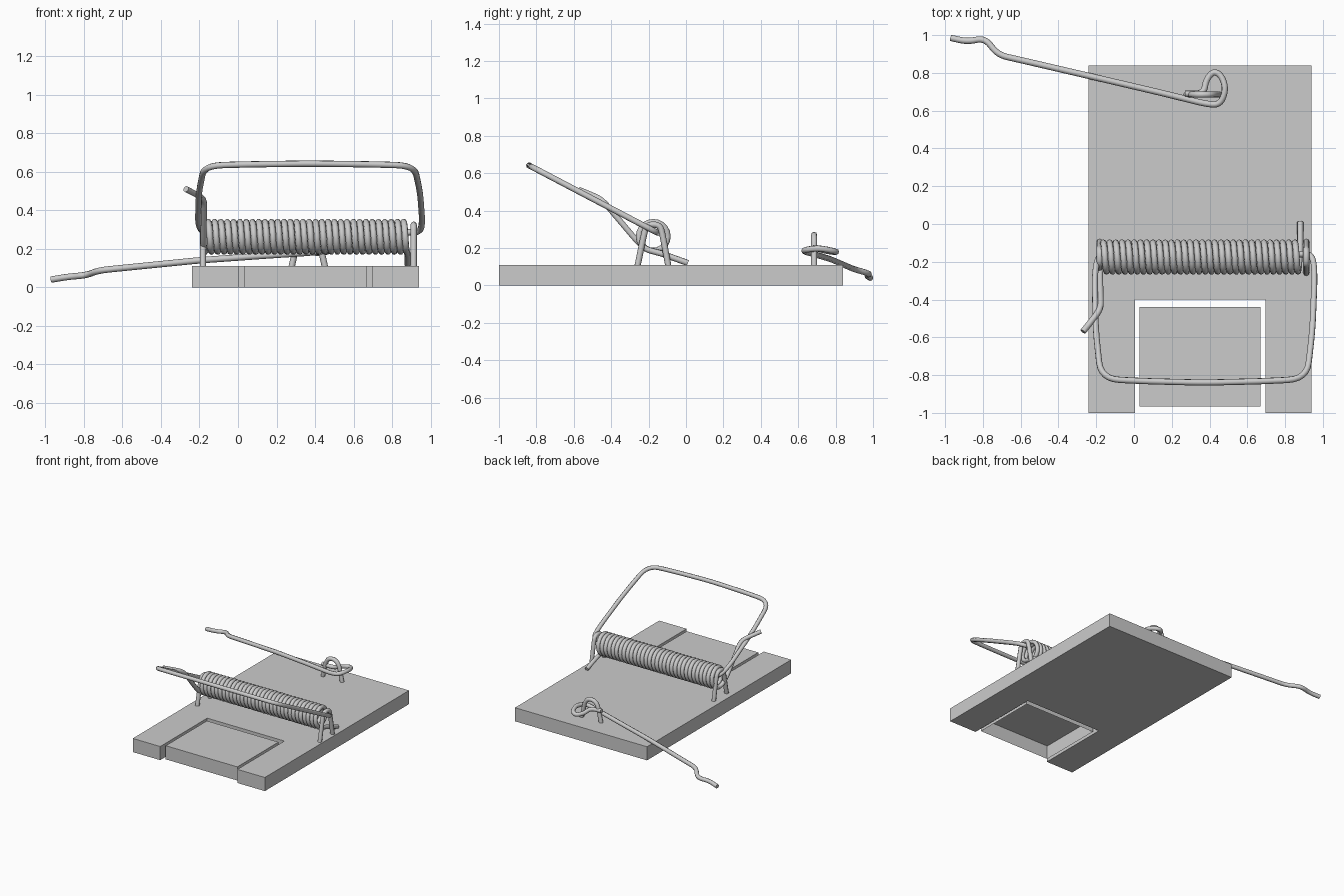
import bpy, bmesh
from math import sin, cos, pi, radians
from mathutils import Vector

if "Cube" in bpy.data.objects:
    bpy.data.objects.remove(bpy.data.objects["Cube"])

WIRE = 0.0165


def fillet(points, r, steps=6):
    """Round every interior corner of a polyline."""
    pts = [Vector(p) for p in points]
    out = [pts[0]]
    for a, b, c in zip(pts, pts[1:], pts[2:]):
        p = b + (a - b).normalized() * min(r, (a - b).length * 0.48)
        q = b + (c - b).normalized() * min(r, (c - b).length * 0.48)
        for i in range(steps + 1):
            t = i / steps
            out.append(p * (1 - t) ** 2 + b * 2 * t * (1 - t) + q * t * t)
    return out + [pts[-1]]


def wire(name, pts, radius=WIRE):
    """Round wire swept along a path, as a mesh."""
    cu = bpy.data.curves.new(name, 'CURVE')
    cu.dimensions = '3D'
    cu.bevel_depth = radius
    cu.bevel_resolution = 2
    cu.use_fill_caps = True
    sp = cu.splines.new('POLY')
    sp.points.add(len(pts) - 1)
    for p, co in zip(sp.points, pts):
        p.co = (*co, 1)
    sp.use_smooth = True
    ob = bpy.data.objects.new(name, cu)
    bpy.context.collection.objects.link(ob)
    bpy.ops.object.select_all(action='DESELECT')
    ob.select_set(True)
    bpy.context.view_layer.objects.active = ob
    bpy.ops.object.convert(target='MESH')
    bpy.ops.object.shade_smooth_by_angle(angle=radians(50))


def slab(name, outline, z0, z1, bottom=True):
    """Extrude a flat outline upwards, optionally leaving the underside open."""
    bm = bmesh.new()
    face = bm.faces.new([bm.verts.new((x, y, z0)) for x, y in outline])
    res = bmesh.ops.extrude_face_region(bm, geom=[face], use_keep_orig=True)
    verts = [v for v in res['geom'] if isinstance(v, bmesh.types.BMVert)]
    bmesh.ops.translate(bm, verts=verts, vec=(0, 0, z1 - z0))
    bmesh.ops.recalc_face_normals(bm, faces=bm.faces)
    if not bottom:
        low = [f for f in bm.faces if all(abs(v.co.z - z0) < 1e-5 for v in f.verts)]
        bmesh.ops.delete(bm, geom=low, context='FACES_ONLY')
    me = bpy.data.meshes.new(name)
    bm.to_mesh(me)
    bm.free()
    bpy.context.collection.objects.link(bpy.data.objects.new(name, me))


# Wooden base with a notch in the front edge
slab("base", [(-0.24, -1), (0.005, -1), (0.005, -0.4), (0.695, -0.4),
              (0.695, -1), (0.94, -1), (0.94, 0.84), (-0.24, 0.84)], 0, 0.11)

# Bait pedal: shell open underneath
slab("pedal", [(0.03, -0.965), (0.67, -0.965), (0.67, -0.44), (0.03, -0.44)],
     0, 0.11, bottom=False)

# Coil spring with an arm at each end
CY, CZ, R, TURNS, SEG = -0.175, 0.262, 0.077, 32, 20
X0, X1 = -0.172, 0.875
coil = []
for i in range(TURNS * SEG + 1):
    a = -pi / 2 - 0.3 + 2 * pi * i / SEG
    coil.append((X0 + (X1 - X0) * i / (TURNS * SEG), CY + R * cos(a), CZ + R * sin(a)))
left_arm = fillet([(-0.27, -0.57, 0.51), (-0.175, -0.45, 0.46),
                   (-0.18, -0.26, 0.235), (-0.175, -0.21, 0.195)], 0.05)
wire("coil_spring", left_arm + coil + [(0.88, -0.13, 0.17), (0.88, 0.01, 0.12)])

# Striker bar, a bent loop hooked through the coil
def bar(x, y):
    return (x, y, 0.28 + 0.525 * (-0.15 - y))


wire("striker_bar", fillet([
    bar(0.87, -0.16), bar(0.945, -0.16), bar(0.957, -0.26), bar(0.945, -0.56),
    bar(0.915, -0.82), bar(0.70, -0.832), bar(0.37, -0.84), bar(0.05, -0.832),
    bar(-0.175, -0.82), bar(-0.203, -0.56), bar(-0.208, -0.24), bar(-0.18, -0.15),
    bar(-0.10, -0.15)], 0.1))

# Staples holding the coil at both ends
for name, x in (("left_staple", -0.182), ("right_staple", 0.912)):
    wire(name, fillet([(x, -0.262, 0.09), (x, -0.225, 0.27), (x, -0.21, 0.325),
                       (x, -0.14, 0.325), (x, -0.125, 0.27), (x, -0.092, 0.09)], 0.05))

# Staple holding the latch rod
wire("latch_staple", fillet([(0.275, 0.685, 0.09), (0.315, 0.685, 0.27),
                             (0.415, 0.685, 0.27), (0.455, 0.685, 0.09)], 0.07))

# Latch rod with a kinked tip and an eye at the staple
wire("latch_rod", fillet([
    (-0.97, 0.985, 0.04), (-0.88, 0.965, 0.055), (-0.79, 0.985, 0.062),
    (-0.72, 0.895, 0.088), (-0.6, 0.868, 0.10), (-0.2, 0.775, 0.14),
    (0.15, 0.693, 0.165), (0.38, 0.636, 0.18), (0.455, 0.63, 0.19),
    (0.487, 0.71, 0.20), (0.465, 0.785, 0.185), (0.42, 0.81, 0.178),
    (0.38, 0.76, 0.183), (0.37, 0.69, 0.20), (0.27, 0.69, 0.205)], 0.05))
